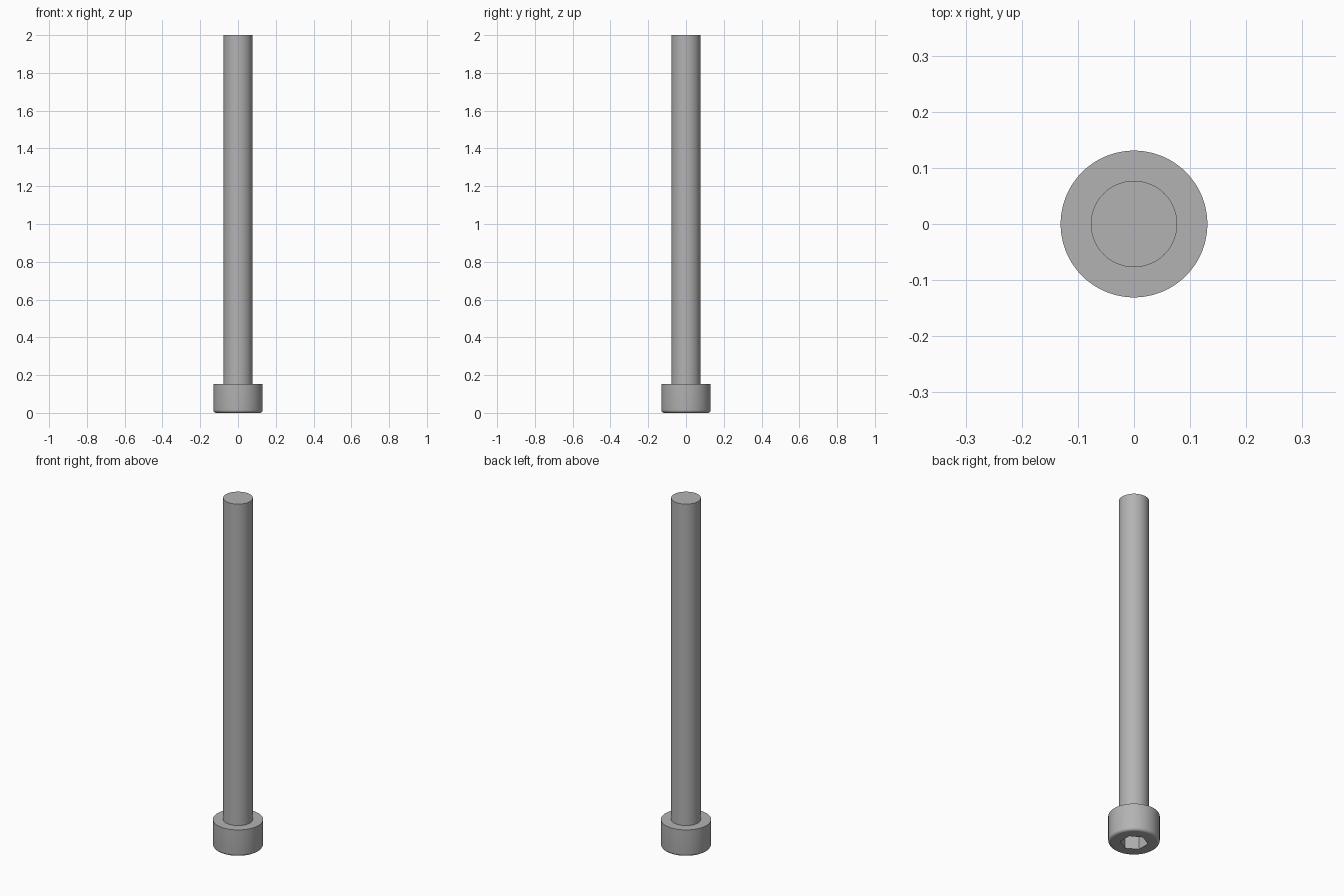
import bpy, bmesh, math
from mathutils import Matrix

cube = bpy.data.objects.get("Cube")
if cube:
    bpy.data.objects.remove(cube, do_unlink=True)

UNIT = 2 / 65          # total length is 65 units: head 5, shaft 60
HEAD_R, HEAD_H = 4.25 * UNIT, 5 * UNIT
SHAFT_R, TOP = 2.5 * UNIT, 2.0
HEX_R, HEX_DEPTH = 4 * UNIT / math.sqrt(3), 2.5 * UNIT
FILLET = 0.5 * UNIT
SIDES = 96

# Steel material
steel = bpy.data.materials.new("steel grey")
steel.use_nodes = True
grey = (0.45, 0.45, 0.45, 1)
steel.diffuse_color = grey
steel.node_tree.nodes["Principled BSDF"].inputs["Base Color"].default_value = grey


def ring(bm, radius, z, sides=SIDES, turn=0.0):
    return [bm.verts.new((radius * math.cos(turn + math.tau * i / sides),
                          radius * math.sin(turn + math.tau * i / sides), z))
            for i in range(sides)]


def bridge(bm, a, b):
    n = len(a)
    for i in range(n):
        j = (i + 1) % n
        bm.faces.new((a[i], a[j], b[j], b[i]))


bm = bmesh.new()

# Outer profile: filleted head, shoulder, shaft
profile = []
for k in range(7):
    a = math.pi / 2 * k / 6
    profile.append((HEAD_R - FILLET + FILLET * math.sin(a),
                    FILLET - FILLET * math.cos(a)))
profile += [(HEAD_R, HEAD_H), (SHAFT_R, HEAD_H), (SHAFT_R, TOP)]
rings = [ring(bm, r, z) for r, z in profile]
for a, b in zip(rings, rings[1:]):
    bridge(bm, a, b)
bm.faces.new(rings[-1])

# Hexagonal socket with a flat floor
rim = ring(bm, HEX_R, 0, 6, math.pi / 6)
floor = ring(bm, HEX_R, HEX_DEPTH, 6, math.pi / 6)
bridge(bm, rim, floor)
bm.faces.new(floor)

# Underside: fan each sixth of the head's edge to the socket rim
step = SIDES // 6
start = SIDES // 12
outer = rings[0]
for s in range(6):
    arc = [outer[(start + s * step + i) % SIDES] for i in range(step + 1)]
    bm.faces.new(arc + [rim[(s + 1) % 6], rim[s]])

bmesh.ops.recalc_face_normals(bm, faces=bm.faces)
mesh = bpy.data.meshes.new("socket_head_bolt")
bm.to_mesh(mesh)
bm.free()
mesh.materials.append(steel)
bolt = bpy.data.objects.new("socket_head_bolt", mesh)
bpy.context.collection.objects.link(bolt)

# Smooth round sides, sharp edges
bpy.ops.object.select_all(action='DESELECT')
bolt.select_set(True)
bpy.context.view_layer.objects.active = bolt
bpy.ops.object.shade_smooth_by_angle(angle=math.radians(30))
